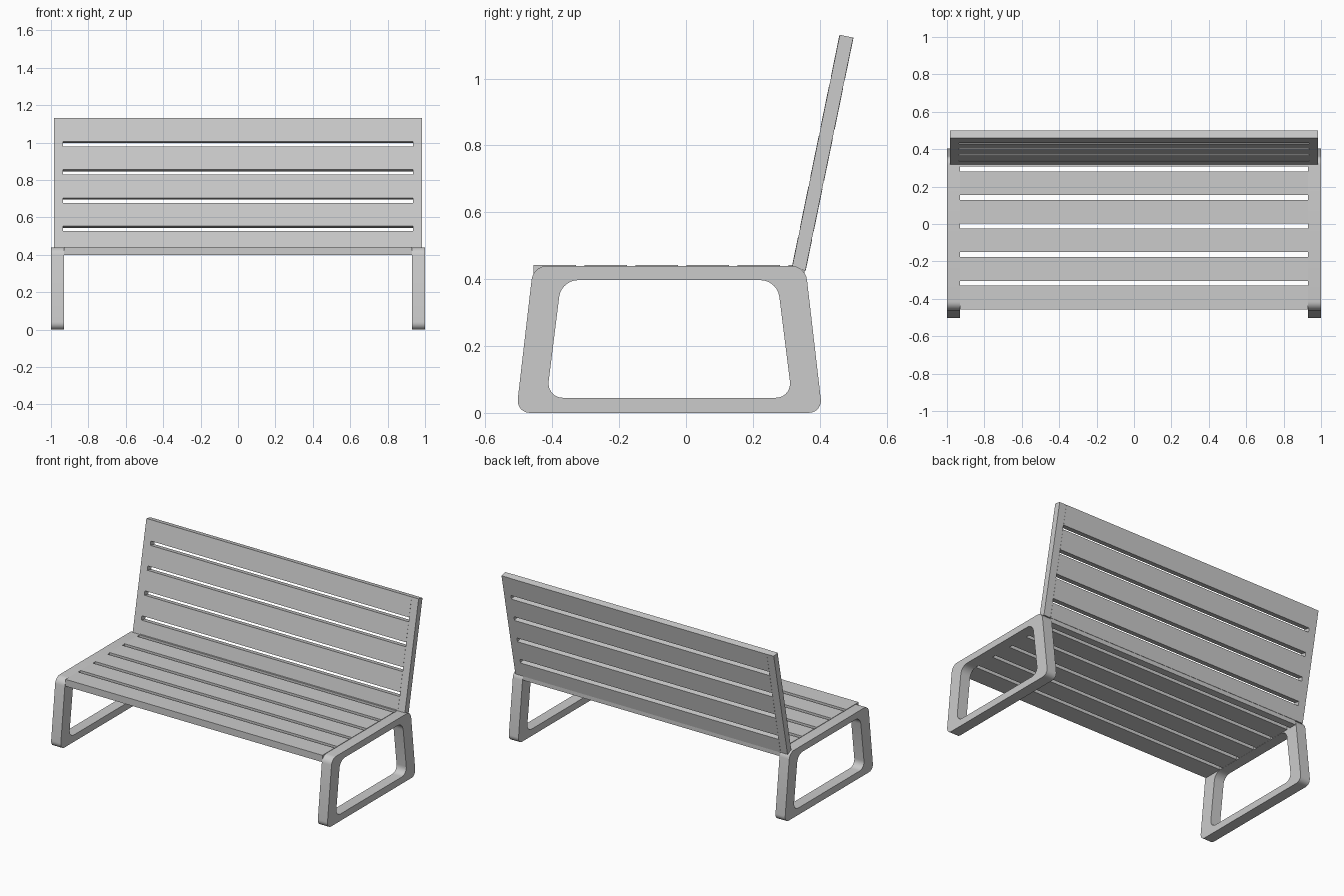
import bpy, bmesh
from mathutils import Vector

if "Cube" in bpy.data.objects:
    bpy.data.objects.remove(bpy.data.objects["Cube"])


def rounded(corners, cut, steps=7):
    """Closed outline with each corner replaced by a curve starting `cut` away from it."""
    pts = []
    for i, c in enumerate(corners):
        c = Vector(c)
        a = c + (Vector(corners[i - 1]) - c).normalized() * cut
        b = c + (Vector(corners[(i + 1) % len(corners)]) - c).normalized() * cut
        h1, h2 = a.lerp(c, 0.56), b.lerp(c, 0.56)
        for s in range(steps + 1):
            t = s / steps
            u = 1 - t
            pts.append(a * u**3 + h1 * 3 * u * u * t + h2 * 3 * u * t * t + b * t**3)
    return pts


def finish(name, bm):
    bmesh.ops.recalc_face_normals(bm, faces=bm.faces)
    mesh = bpy.data.meshes.new(name)
    bm.to_mesh(mesh)
    bm.free()
    obj = bpy.data.objects.new(name, mesh)
    bpy.context.collection.objects.link(obj)
    return obj


def prism(name, profile, x0, x1):
    """Extrude a (y, z) profile along x."""
    bm = bmesh.new()
    face = bm.faces.new([bm.verts.new((x0, y, z)) for y, z in profile])
    res = bmesh.ops.extrude_face_region(bm, geom=[face])
    verts = [g for g in res["geom"] if isinstance(g, bmesh.types.BMVert)]
    bmesh.ops.translate(bm, verts=verts, vec=(x1 - x0, 0, 0))
    return finish(name, bm)


def loop_frame(name, outer, inner, x0, x1):
    """Rounded trapezoid loop made from matching outer and inner outlines."""
    bm = bmesh.new()
    rings = [[bm.verts.new((x, p.x, p.y)) for p in line]
             for x, line in ((x0, outer), (x1, outer), (x1, inner), (x0, inner))]
    n = len(outer)
    for r in range(4):
        a, b = rings[r], rings[(r + 1) % 4]
        for i in range(n):
            j = (i + 1) % n
            bm.faces.new((a[i], a[j], b[j], b[i]))
    obj = finish(name, bm)
    bpy.ops.object.select_all(action='DESELECT')
    bpy.context.view_layer.objects.active = obj
    obj.select_set(True)
    bpy.ops.object.shade_smooth_by_angle(angle=0.6)


# leg frames
outer = rounded([(-0.508, 0), (0.408, 0), (0.357, 0.44), (-0.457, 0.44)], 0.042)
inner = rounded([(-0.417, 0.045), (0.317, 0.045), (0.273, 0.397), (-0.373, 0.397)], 0.05)
loop_frame("left_leg_frame", outer, inner, -1.0, -0.93)
loop_frame("right_leg_frame", outer, inner, 0.93, 1.0)

# seat slats
for i in range(6):
    y0 = -0.456 + i * 0.1525
    y1 = min(y0 + 0.127, 0.355)
    prism(f"seat_slat_{i + 1}", [(y0, 0.398), (y1, 0.398), (y1, 0.443), (y0, 0.443)], -0.93, 0.93)

# leaning backrest: distances measured along and across its slope
base = Vector((0.316, 0.434))
along = (Vector((0.459, 1.131)) - base).normalized()
across = Vector((along.y, -along.x))
length = (Vector((0.459, 1.131)) - base).length


def lean(a0, a1, d0, d1):
    return [base + along * a + across * d for a, d in ((a0, d0), (a1, d0), (a1, d1), (a0, d1))]


# backrest posts
for side, x0 in (("left", -0.985), ("right", 0.935)):
    prism(f"{side}_back_post", lean(0, length, 0.001, 0.042), x0, x0 + 0.05)

# backrest slats
for i in range(5):
    top = length - i * 0.1542
    prism(f"back_slat_{i + 1}", lean(max(top - 0.1272, 0), top, 0, 0.043), -0.935, 0.935)
